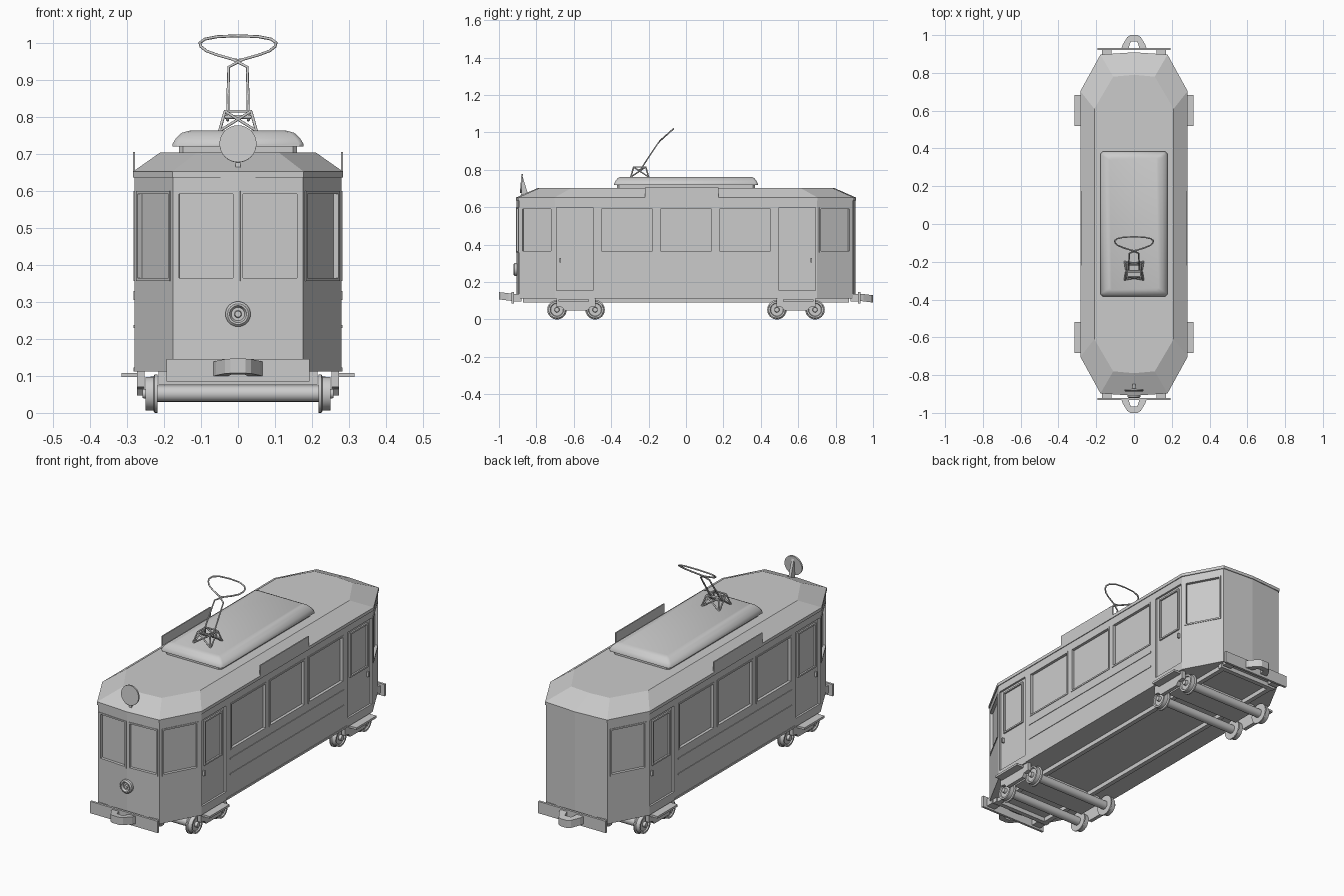
import bpy, bmesh, math
from mathutils import Vector, Matrix

if "Cube" in bpy.data.objects:
    bpy.data.objects.remove(bpy.data.objects["Cube"])

def finish(name, bm, smooth=None):
    bmesh.ops.recalc_face_normals(bm, faces=bm.faces)
    me = bpy.data.meshes.new(name)
    bm.to_mesh(me)
    bm.free()
    ob = bpy.data.objects.new(name, me)
    bpy.context.collection.objects.link(ob)
    if smooth:
        bpy.ops.object.select_all(action='DESELECT')
        ob.select_set(True)
        bpy.context.view_layer.objects.active = ob
        bpy.ops.object.shade_smooth_by_angle(angle=math.radians(smooth))
    return ob

def add_loft(bm, rings):
    vs = [[bm.verts.new(p) for p in r] for r in rings]
    n = len(vs[0])
    for a, b in zip(vs, vs[1:]):
        for i in range(n):
            bm.faces.new((a[i], a[(i + 1) % n], b[(i + 1) % n], b[i]))
    bm.faces.new(vs[0][::-1])
    bm.faces.new(vs[-1])

def loft(name, rings, smooth=None):
    bm = bmesh.new()
    add_loft(bm, rings)
    return finish(name, bm, smooth)

def add_box(bm, x0, x1, y0, y1, z0, z1):
    add_loft(bm, [[(x0, y0, z), (x1, y0, z), (x1, y1, z), (x0, y1, z)] for z in (z0, z1)])

def box(name, *b):
    bm = bmesh.new()
    add_box(bm, *b)
    return finish(name, bm)

def lathe(name, profile, loc, axis, n=32):
    """Profile of (radius, height) turned around an axis."""
    m = Matrix.Translation(loc) @ Vector((0, 0, 1)).rotation_difference(Vector(axis)).to_matrix().to_4x4()
    return loft(name, [[m @ Vector((r * math.cos(k * math.tau / n), r * math.sin(k * math.tau / n), h))
                        for k in range(n)] for r, h in profile], 35)

def tubes(name, paths, r, cyclic=False):
    cu = bpy.data.curves.new(name, 'CURVE')
    cu.dimensions = '3D'
    cu.bevel_depth = r
    cu.bevel_resolution = 1
    cu.use_fill_caps = True
    for p in paths:
        s = cu.splines.new('POLY')
        s.points.add(len(p) - 1)
        for q, c in zip(s.points, p):
            q.co = (*c, 1)
        s.use_cyclic_u = cyclic
    ob = bpy.data.objects.new(name, cu)
    bpy.context.collection.objects.link(ob)

# Body: eight-sided plan with slightly bowed ends
half = [(-.175, -.893), (0, -.905), (.175, -.893), (.28, -.70)]
plan = half + [(.28, .70), (.175, .893), (0, .905), (-.175, .893), (-.28, .70), (-.28, -.70)]

def ring(z, d=0):
    return [(x * (1 + d / .28), y * (1 + d / .9), z) for x, y in plan]

body = loft("body", [ring(.112), ring(.64)])
ridge = [(-.11, -.78), (0, -.79), (.11, -.78), (.21, -.61)]
ridge += [(.21, .61), (.11, .78), (0, .79), (-.11, .78), (-.21, .61), (-.21, -.61)]
loft("roof", [ring(.636, .004), ring(.652, .004), [(x, y, .704) for x, y in ridge]])

# Windows and doors, placed along a wall segment
cut, frames = bmesh.new(), bmesh.new()

def wall_box(bm, wall, u0, u1, z0, z1, d0, d1):
    a, b = Vector(plan[wall]), Vector(plan[(wall + 1) % len(plan)])
    t = (b - a).normalized()
    n = Vector((t.y, -t.x))
    q = [a + t * u + n * d for u, d in ((u0, d1), (u1, d1), (u1, d0), (u0, d0))]
    add_loft(bm, [[(p.x, p.y, z) for p in q] for z in (z0, z1)])

def frame(wall, u0, u1, z0, z1, d0, d1, w=.008):
    for ua, ub in ((u0, u0 + w), (u1 - w, u1)):
        wall_box(frames, wall, ua, ub, z0, z1, d0, d1)
    for za, zb in ((z0, z0 + w), (z1 - w, z1)):
        wall_box(frames, wall, u0 + w, u1 - w, za, zb, d0, d1)

def window(wall, u0, u1, z0=.357, z1=.6):
    wall_box(cut, wall, u0, u1, z0, z1, -.012, .03)
    frame(wall, u0, u1, z0, z1, -.014, .003)

window(0, .008, .170)
window(1, .006, .168)
for corner in (2, 4, 7, 9):
    window(corner, .014, .205)
for side in (3, 8):
    for c in (.385, .70, 1.015):
        window(side, c - .145, c + .145)
    for u, handle in ((.007, .025), (1.198, 1.365)):
        wall_box(cut, side, u, u + .195, .155, .6, -.01, .03)
        frame(side, u + .025, u + .17, .355, .585, -.011, -.002)
        wall_box(frames, side, handle, handle + .008, .305, .33, -.011, .002)
    for z in (.23, .31):
        wall_box(frames, side, .235, 1.165, z, z + .008, -.002, .003)
    wall_box(frames, side, .21, 1.19, .112, .122, -.002, .003)
finish("window_frames_and_trim", frames)
cutter = finish("opening_cutter", cut)
cutter.hide_render = True
cutter.hide_viewport = True
mod = body.modifiers.new("openings", 'BOOLEAN')
mod.object = cutter
mod.solver = 'EXACT'

# Raised roof section
def rect(x, y, z, c=.012):
    return [(sx * (x - a), sy * (y - b), z) for sx, sy, a, b in
            ((1, -1, c, 0), (1, -1, 0, c), (1, 1, 0, c), (1, 1, c, 0),
             (-1, 1, c, 0), (-1, 1, 0, c), (-1, -1, 0, c), (-1, -1, c, 0))]
loft("raised_roof", [rect(.16, .37, .70), rect(.16, .37, .72), rect(.177, .384, .72), rect(.177, .384, .727),
                     rect(.168, .376, .742), rect(.152, .364, .757), rect(.13, .35, .763)], 40)

# Roof side boards
for s in (-1, 1):
    box("side_board", s * .281 - .003, s * .281 + .003, -.22, .175, .65, .705)

# Current collector: lattice base, two rods and a bow
base = []
ft = [(-.05, -.295, .762), (.05, -.295, .762), (.05, -.2, .762), (-.05, -.2, .762)]
tp = [(-.035, -.28, .815), (.035, -.28, .815), (.035, -.215, .815), (-.035, -.215, .815)]
for i in range(4):
    j = (i + 1) % 4
    base += [[ft[i], tp[i]], [tp[i], tp[j]], [ft[i], tp[j]], [ft[j], tp[i]]]
tubes("collector_base", base, .004)
tubes("collector_hinge", [[(-.035, -.25, .80), (.035, -.25, .80)]], .006)
tubes("collector_rods", [[(s * .028, -.25, .79), (s * .027, -.205, .86), (s * .025, -.155, .935),
                          (-s * .02, -.137, .958)] for s in (-1, 1)], .004)
right = [(.02, .957), (.055, .967), (.085, .978), (.1, .99), (.103, 1.0), (.09, 1.01), (.055, 1.017)]
bow = [(0, .953)] + right + [(0, 1.019)] + [(-x, z) for x, z in right[::-1]]
tubes("collector_bow", [[(x, -.145 + (z - .95) * 1.12, z) for x, z in bow]], .004, True)

# Round signal disc on the front roof edge
lathe("signal_disc", [(.05, -.004), (.05, .004)], (0, -.88, .727), (0, -1, .08))
loft("disc_bracket", [[(x, -.882, .655), (x, -.845, .672), (x, -.874, .765)] for x in (-.007, .007)])

# Headlight
lathe("headlight", [(.034, 0), (.034, .014), (.028, .02), (.023, .02), (.018, .01), (.01, .01), (.008, .018)],
      (0, -.902, .267), (0, -1, 0))

# Ends: bumper plank, mounts and coupler
for s in (-1, 1):
    e = "front" if s < 0 else "back"
    box(e + "_bumper", -.193, .193, min(s * .92, s * .932), max(s * .92, s * .932), .085, .146)
    for x in (-.145, .145):
        box(e + "_bumper_mount", x - .025, x + .025, min(s * .88, s * .922), max(s * .88, s * .922), .095, .135)
    cp = [(.068, .925), (.06, .95), (.035, .99), (.02, 1), (-.02, 1), (-.035, .99), (-.06, .95), (-.068, .925),
          (-.03, .925), (-.018, .965), (.018, .965), (.03, .925)]
    loft(e + "_coupler", [[(x, s * y, z - s * .12 * (y - .93)) for x, y in cp] for z in (.099, .138)])

# Underframe
bm = bmesh.new()
for s in (-1, 1):
    add_box(bm, s * .15 - .012, s * .15 + .012, -.87, .87, .09, .114)
    add_box(bm, -.17, .17, s * .86 - .012, s * .86 + .012, .09, .114)
finish("underframe", bm)

# Bogies: plates, side frames, wheel sets and door steps
for s in (-1, 1):
    cy = s * .588
    box("bogie_plate", -.215, .215, cy - .07, cy + .07, .075, .113)
    for x in (-1, 1):
        prof = [(-.105, .112), (-.105, .07), (-.075, .065), (-.06, .047), (.06, .047), (.075, .065),
                (.105, .07), (.105, .112)]
        loft("bogie_side", [[(x * w, cy + y, z) for y, z in prof] for w in (.253, .273)])
        box("door_step", min(x * .26, x * .315), max(x * .26, x * .315), cy + s * .012 - .082,
            cy + s * .012 + .082, .097, .108)
    for dy in (-.102, .102):
        loc = (0, cy + dy, .052)
        lathe("axle", [(.022, -.23), (.022, .23)], loc, (1, 0, 0), 20)
        for x in (-1, 1):
            lathe("wheel", [(.052, .218), (.052, .225), (.046, .229), (.045, .25), (.036, .25), (.033, .244),
                            (.014, .244), (.012, .258)], loc, (x, 0, 0))
